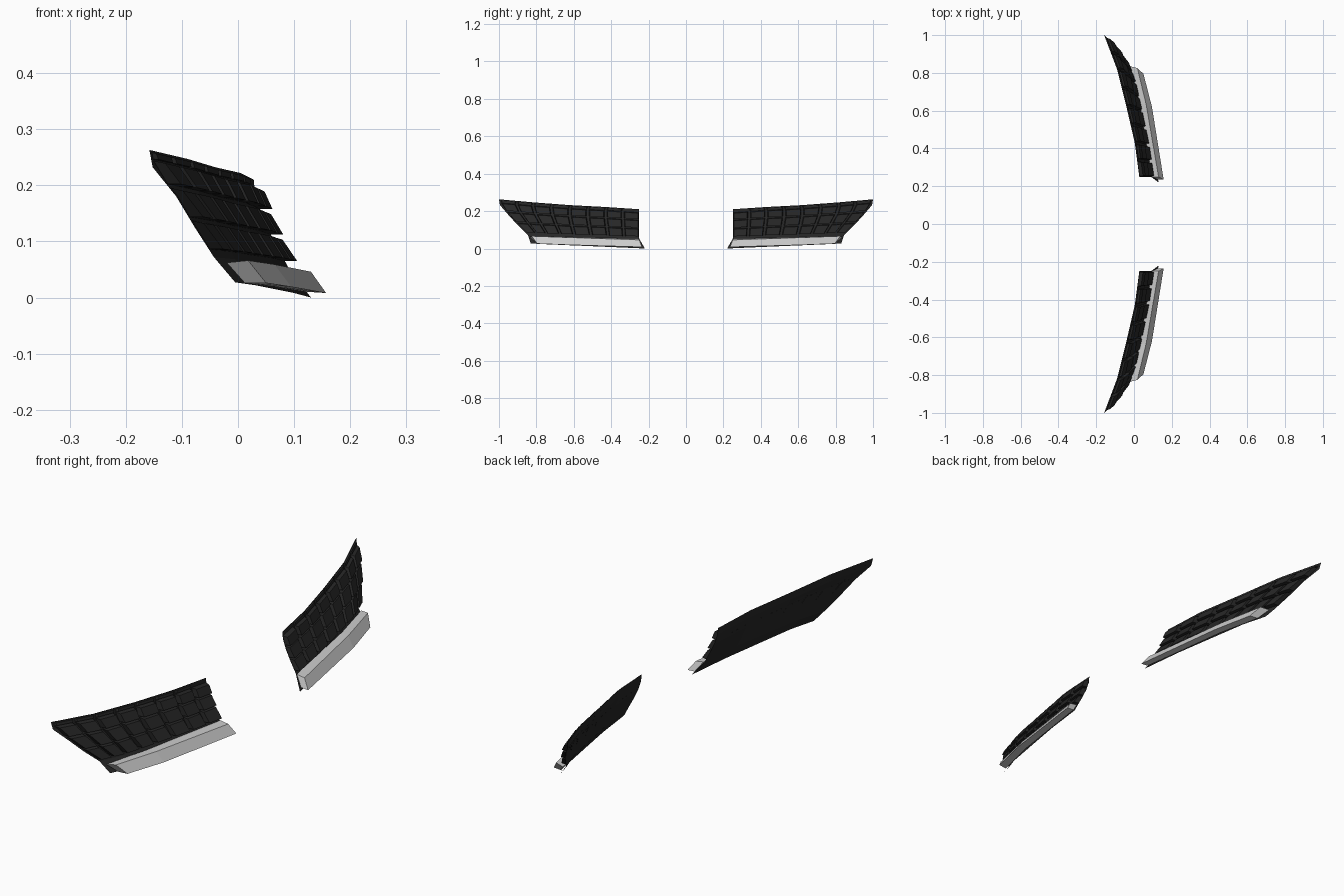
import bpy
import bmesh
from mathutils import Vector

cube = bpy.data.objects.get("Cube")
if cube:
    bpy.data.objects.remove(cube, do_unlink=True)

COLUMNS = 8
ROW_STARTS = (0.12, 0.34, 0.555)
ROW_HEIGHT = 0.19

# Boundary rails of one curved panel
top_rail = [(0.028, 0.25, 0.21), (0.004, 0.43, 0.222), (-0.04, 0.62, 0.232),
            (-0.09, 0.82, 0.247), (-0.158, 1, 0.263)]
bottom_rail = [(0.13, 0.22, 0), (0.1, 0.4, 0.008), (0.06, 0.59, 0.016),
               (0.03, 0.73, 0.022), (-0.005, 0.83, 0.027)]
inner_rail = [(0.028, 0.25, 0.21), (0.031, 0.25, 0.18), (0.045, 0.25, 0.14),
              (0.066, 0.25, 0.097), (0.09, 0.25, 0.053), (0.13, 0.22, 0)]
outer_rail = [(-0.158, 1, 0.263), (-0.152, 0.995, 0.232), (-0.11, 0.95, 0.18),
              (-0.077, 0.9, 0.125), (-0.043, 0.845, 0.072), (-0.005, 0.83, 0.027)]


def along(rail, t):
    """Point at fraction t of an evenly parametrised polyline."""
    s = min(max(t, 0), 1) * (len(rail) - 1)
    i = min(int(s), len(rail) - 2)
    return Vector(rail[i]).lerp(Vector(rail[i + 1]), s - i)


def patch(u, v):
    """Coons surface: u runs outward, v runs downward."""
    across = along(top_rail, u).lerp(along(bottom_rail, u), v)
    down = along(inner_rail, v).lerp(along(outer_rail, v), u)
    a, b = Vector(top_rail[0]), Vector(top_rail[-1])
    c, d = Vector(bottom_rail[0]), Vector(bottom_rail[-1])
    return across + down - a.lerp(b, u).lerp(c.lerp(d, u), v)


def finish(bm, name, mat=None):
    """Turn the bmesh into an object mirrored to the other side."""
    bmesh.ops.recalc_face_normals(bm, faces=bm.faces)
    mesh = bpy.data.meshes.new(name)
    bm.to_mesh(mesh)
    bm.free()
    obj = bpy.data.objects.new(name, mesh)
    bpy.context.collection.objects.link(obj)
    if mat:
        mesh.materials.append(mat)
    mirror = obj.modifiers.new("Mirror", "MIRROR")
    mirror.use_axis = (False, True, False)
    mirror.use_mirror_merge = False
    return obj


def loft(bm, sections):
    """Closed, capped skin through matching rings of points."""
    rings = [[bm.verts.new(p) for p in ring] for ring in sections]
    for r, s in zip(rings, rings[1:]):
        n = len(r)
        for i in range(n):
            j = (i + 1) % n
            bm.faces.new((r[i], r[j], s[j], s[i]))
    bm.faces.new(rings[0][::-1])
    bm.faces.new(rings[-1])


black = bpy.data.materials.new("black_plastic")
black.use_nodes = True
black.diffuse_color = (0.02, 0.02, 0.02, 1)
shader = black.node_tree.nodes["Principled BSDF"]
shader.inputs["Base Color"].default_value = black.diffuse_color

# Thin backing panel
bm = bmesh.new()
nu, nv = len(top_rail) - 1, len(inner_rail) - 1
grid = [[bm.verts.new(patch(i / nu, j / nv)) for j in range(nv + 1)]
        for i in range(nu + 1)]
for i in range(nu):
    for j in range(nv):
        bm.faces.new((grid[i][j], grid[i][j + 1], grid[i + 1][j + 1], grid[i + 1][j]))
finish(bm, "backing_panel", black)


def add_tile(bm, u0, u1, v0, v1, depth):
    """Raised block on the panel, leaning out towards its lower edge."""
    corners = [(u0, v0), (u1, v0), (u1, v1), (u0, v1)]
    base = [patch(u, v) for u, v in corners]
    centre = sum(base, Vector()) / len(base)
    face = []
    for p, (u, v) in zip(base, corners):
        reach = depth * (1.0 if v == v1 else 0.75)
        lean = Vector((reach, 0, -reach * 0.1))
        face.append(p.lerp(centre, 0.1) + lean)
    loft(bm, [base, face])


# Rows of raised tiles
bm = bmesh.new()
pitch = 1 / COLUMNS
for v in ROW_STARTS:
    for col in range(COLUMNS):
        u = col * pitch
        add_tile(bm, u + 0.003, u + pitch * 0.88, v, v + ROW_HEIGHT, 0.024)
for col in range(1, COLUMNS):
    u = col * pitch
    add_tile(bm, u, u + pitch * 0.88, 0.025, 0.1, 0.008)
finish(bm, "grille_tiles", black)

# Angled strip along the lower edge
bm = bmesh.new()
loft(bm, [
    [(0.095, 0.25, 0.052), (0.13, 0.25, 0.046), (0.157, 0.235, 0.008), (0.125, 0.235, 0.01)],
    [(0.03, 0.64, 0.061), (0.065, 0.63, 0.059), (0.095, 0.62, 0.019), (0.06, 0.62, 0.02)],
    [(-0.02, 0.835, 0.062), (0.018, 0.825, 0.066), (0.05, 0.795, 0.026), (0.012, 0.8, 0.026)],
])
finish(bm, "lower_strip")
